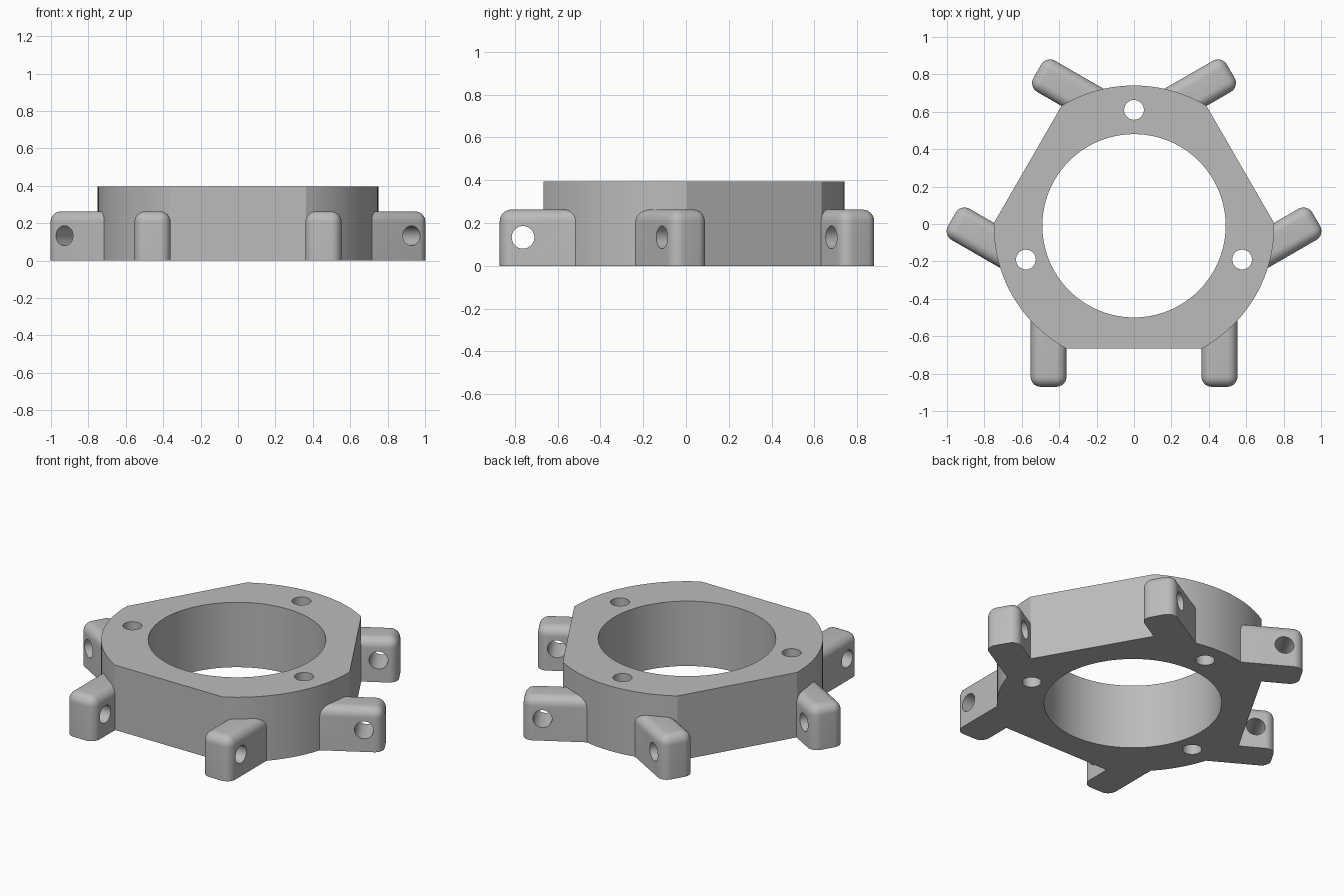
import bpy, bmesh
from math import radians, degrees, acos, cos, sin, pi
from mathutils import Matrix, Vector

cube = bpy.data.objects.get("Cube")
if cube:
    bpy.data.objects.remove(cube, do_unlink=True)

HEIGHT, RADIUS, FLAT, BORE = 0.395, 0.75, 0.656, 0.49
CENTRE = Vector((0, -0.0095, 0))
LUG_X, LUG_HALF, LUG_TOP, LUG_IN, LUG_OUT = 0.457, 0.096, 0.263, 0.47, 0.861
HOLE = 0.053

grey = bpy.data.materials.new("plain grey")
grey.use_nodes = True
grey.diffuse_color = (0.5, 0.5, 0.5, 1)
grey.node_tree.nodes["Principled BSDF"].inputs["Base Color"].default_value = (0.5, 0.5, 0.5, 1)


def finish(name, bm):
    bmesh.ops.recalc_face_normals(bm, faces=bm.faces)
    mesh = bpy.data.meshes.new(name)
    bm.to_mesh(mesh)
    bm.free()
    obj = bpy.data.objects.new(name, mesh)
    mesh.materials.append(grey)
    bpy.context.collection.objects.link(obj)
    return obj


def prism(name, points, z0, z1):
    bm = bmesh.new()
    face = bm.faces.new([bm.verts.new((x, y, z0)) for x, y in points])
    top = bmesh.ops.extrude_face_region(bm, geom=[face])["geom"]
    verts = [v for v in top if isinstance(v, bmesh.types.BMVert)]
    bmesh.ops.translate(bm, verts=verts, vec=(0, 0, z1 - z0))
    return finish(name, bm)


def cylinder(name, radius, depth, matrix, segments):
    bm = bmesh.new()
    bmesh.ops.create_cone(bm, cap_ends=True, segments=segments, radius1=radius,
                          radius2=radius, depth=depth, matrix=matrix)
    return finish(name, bm)


def combine(target, other, operation):
    mod = target.modifiers.new("combine", 'BOOLEAN')
    mod.object, mod.operation, mod.solver = other, operation, 'EXACT'
    bpy.context.view_layer.objects.active = target
    bpy.ops.object.modifier_apply(modifier=mod.name)
    bpy.data.objects.remove(other, do_unlink=True)


def lug(matrix):
    # Block with rounded top and outer corners, square at the base
    bm = bmesh.new()
    bmesh.ops.create_cube(bm, size=1)
    for v in bm.verts:
        v.co = (LUG_X + 2 * LUG_HALF * v.co.x,
                -LUG_OUT if v.co.y < 0 else -LUG_IN,
                LUG_TOP if v.co.z > 0 else 0)
    rounded = []
    for e in bm.edges:
        a, b = (v.co for v in e.verts)
        outer = max(a.y, b.y) < -0.8
        high = min(a.z, b.z) > 0.1
        along = abs(a.y - b.y) > 0.1
        upright = abs(a.z - b.z) > 0.1
        if (high and (along or outer)) or (upright and outer):
            rounded.append(e)
    bmesh.ops.bevel(bm, geom=rounded, offset=0.055, segments=8, profile=0.5, affect='EDGES')
    bm.transform(matrix)
    return finish("lug", bm)


# Round body with three flats
half = acos(FLAT / RADIUS)
outline = []
for k in range(3):
    start = radians(-90 + 120 * k) + half
    sweep = radians(120) - 2 * half
    outline += [(RADIUS * cos(start + sweep * i / 24),
                 RADIUS * sin(start + sweep * i / 24) + CENTRE.y) for i in range(25)]
body = prism("mounting_ring", outline, 0, HEIGHT)

# Pairs of lugs beside each flat
turns = []
for k in range(3):
    for side in (1, -1):
        turn = Matrix.Translation(CENTRE) @ Matrix.Rotation(radians(120 * k), 4, 'Z')
        turns.append(turn)
        combine(body, lug(turn @ Matrix.Scale(side, 4, (1, 0, 0))), 'UNION')

# Cross holes through each lug
for i, turn in enumerate(turns):
    side = 1 if i % 2 == 0 else -1
    place = (turn @ Matrix.Translation((side * LUG_X, -0.752, 0.133))
             @ Matrix.Rotation(pi / 2, 4, 'Y'))
    combine(body, cylinder("lug_hole", HOLE, 0.3, place, 32), 'DIFFERENCE')

# Central bore and three upright screw holes
middle = Matrix.Translation(CENTRE + Vector((0, 0, HEIGHT / 2)))
combine(body, cylinder("bore", BORE, 1, middle, 96), 'DIFFERENCE')
for x, y in ((0, 0.61), (0.578, -0.19), (-0.578, -0.19)):
    place = Matrix.Translation((x, y, HEIGHT / 2))
    combine(body, cylinder("screw_hole", HOLE, 1, place, 32), 'DIFFERENCE')

bpy.ops.object.select_all(action='DESELECT')
body.select_set(True)
bpy.context.view_layer.objects.active = body
bpy.ops.object.shade_smooth_by_angle(angle=radians(25))
